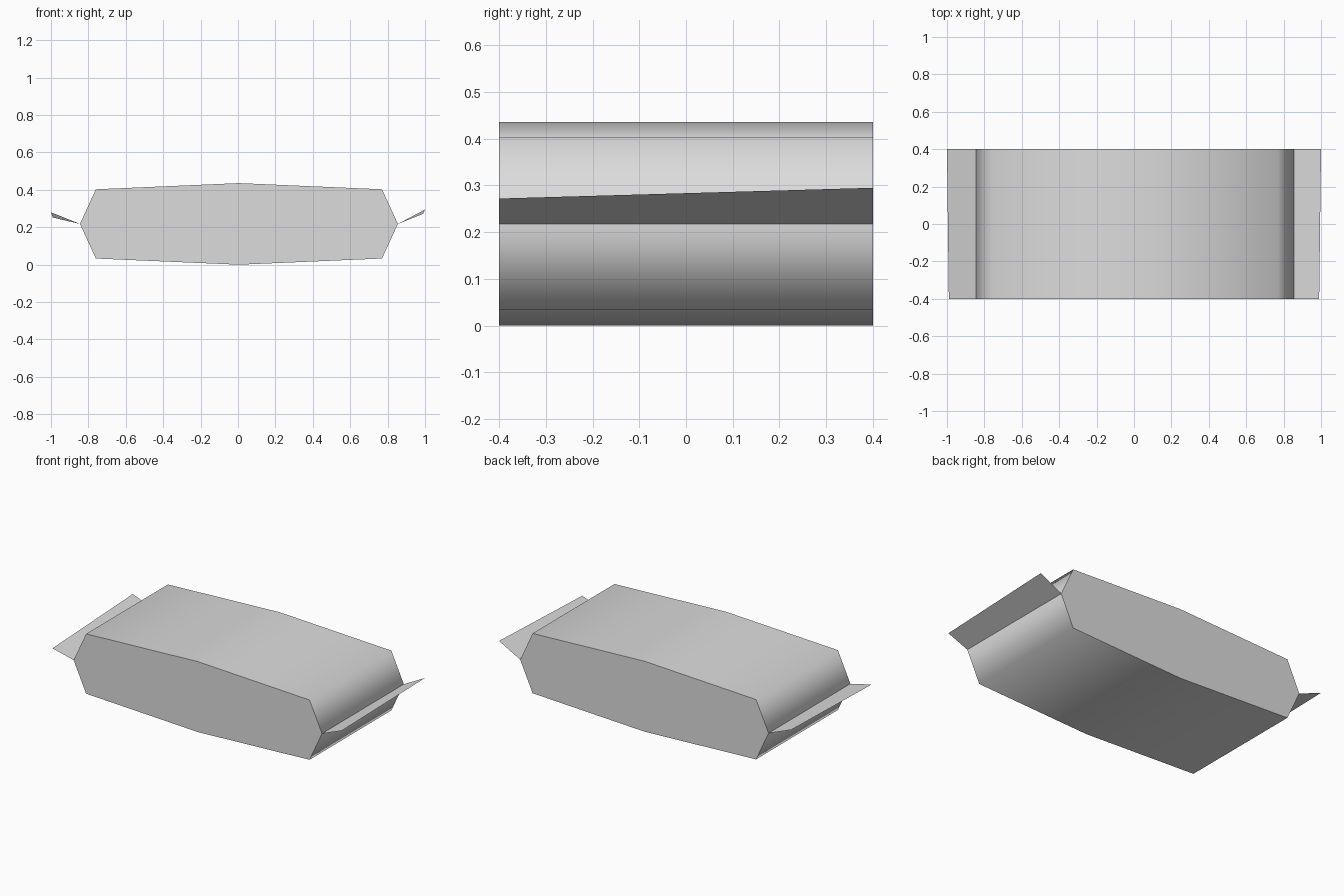
import bpy
import math

cube = bpy.data.objects.get("Cube")
if cube:
    bpy.data.objects.remove(cube, do_unlink=True)

# Single light grey material
GREY = (0.72, 0.72, 0.72, 1.0)
grey = bpy.data.materials.new("light_grey")
grey.use_nodes = True
grey.diffuse_color = GREY
grey.node_tree.nodes["Principled BSDF"].inputs["Base Color"].default_value = GREY

HALF_DEPTH = 0.4
CENTRE_X, MID_Z = 0.005, 0.218


def make_object(name, verts, faces):
    mesh = bpy.data.meshes.new(name)
    mesh.from_pydata(verts, [], faces)
    mesh.materials.append(grey)
    obj = bpy.data.objects.new(name, mesh)
    bpy.context.collection.objects.link(obj)
    return obj


# Packet body: eight-sided profile pushed from front to back
half_profile = [(0.85, 0.0), (0.765, 0.185), (0.0, 0.218), (-0.765, 0.185)]
profile = half_profile + [(-x, -z) for x, z in half_profile]
n = len(profile)
verts = [(CENTRE_X + x, y, MID_Z + z)
         for y in (-HALF_DEPTH, HALF_DEPTH) for x, z in profile]
faces = [(i, (i + 1) % n, n + (i + 1) % n, n + i) for i in range(n)]
faces = [tuple(reversed(f)) for f in faces]
faces += [tuple(reversed(range(n))), tuple(range(n, 2 * n))]
# Orient every face outwards
faces = [tuple(reversed(f)) for f in faces]
body = make_object("packet_body", verts, faces)

# Rounded shading around the wrap, crisp flat ends
bpy.ops.object.select_all(action="DESELECT")
body.select_set(True)
bpy.context.view_layer.objects.active = body
bpy.ops.object.shade_smooth_by_angle(angle=math.radians(75))


# Thin sealed flaps, slightly twisted so the back tip sits higher
def make_flap(name, side, front_z, back_z):
    root = CENTRE_X + side * 0.85
    corners = [(root, -HALF_DEPTH, MID_Z), (side * 0.99, -HALF_DEPTH, front_z),
               (side * 1.0, HALF_DEPTH, back_z), (root, HALF_DEPTH, MID_Z)]
    order = (0, 1, 2, 3) if side > 0 else (3, 2, 1, 0)
    make_object(name, corners, [order])


make_flap("left_flap", 1, 0.272, 0.295)
make_flap("right_flap", -1, 0.252, 0.28)
